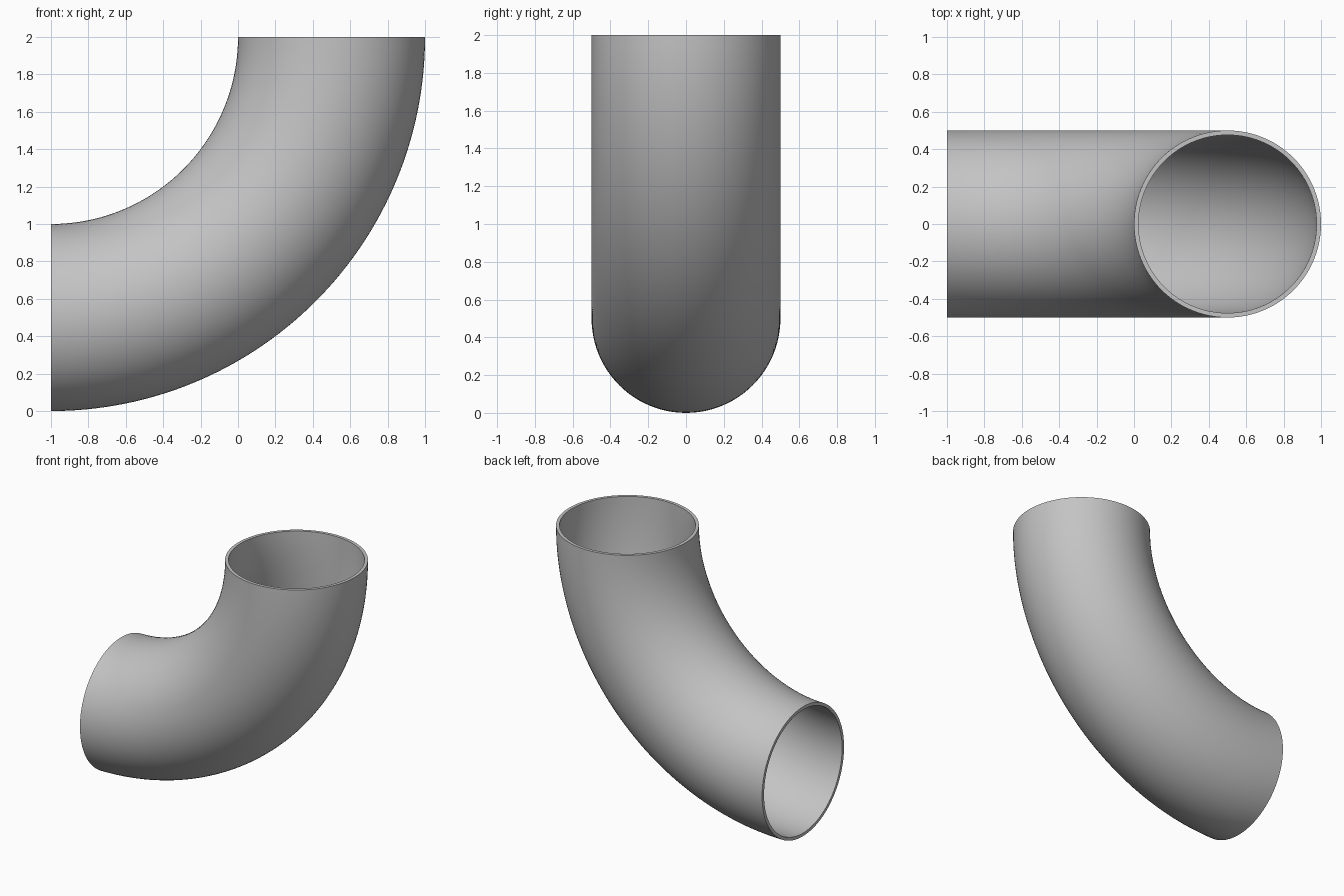
import bpy
import bmesh
import math
from mathutils import Vector, Matrix

cube = bpy.data.objects.get("Cube")
if cube:
    bpy.data.objects.remove(cube, do_unlink=True)

OUTER, INNER = 0.5, 0.476
SIDES, STEPS = 96, 64
CENTRE = Vector((-1, 0, 2))   # centre of the bend
END = Vector((0.5, 0, 2))     # centre of the upper opening

# Material
grey = bpy.data.materials.new("pipe grey")
grey.use_nodes = True
colour = (0.55, 0.55, 0.55, 1)
grey.diffuse_color = colour
grey.node_tree.nodes["Principled BSDF"].inputs["Base Color"].default_value = colour

# Ring-shaped cross-section swept a quarter turn around the bend
bm = bmesh.new()
for radius in (OUTER, INNER):
    bmesh.ops.create_circle(bm, segments=SIDES, radius=radius,
                            matrix=Matrix.Translation(END))
bmesh.ops.bridge_loops(bm, edges=bm.edges[:])
bmesh.ops.spin(bm, geom=bm.faces[:] + bm.edges[:] + bm.verts[:], cent=CENTRE,
               axis=(0, 1, 0), angle=math.pi / 2, steps=STEPS, use_duplicate=False)

# Drop any faces left inside the wall, keeping the two end rims
inside = []
for face in bm.faces:
    c = face.calc_center_median() - CENTRE
    tangent = Vector((c.z, 0, -c.x)).normalized()
    at_end = abs(c.x) < 1e-4 or abs(c.z) < 1e-4
    if abs(face.normal.dot(tangent)) > 0.9 and not at_end:
        inside.append(face)
bmesh.ops.delete(bm, geom=inside, context="FACES")
bmesh.ops.remove_doubles(bm, verts=bm.verts[:], dist=1e-5)
bmesh.ops.recalc_face_normals(bm, faces=bm.faces[:])

mesh = bpy.data.meshes.new("elbow_pipe")
bm.to_mesh(mesh)
bm.free()
mesh.materials.append(grey)
pipe = bpy.data.objects.new("elbow_pipe", mesh)
bpy.context.collection.objects.link(pipe)

# Smooth walls with crisp rims
bpy.ops.object.select_all(action="DESELECT")
pipe.select_set(True)
bpy.context.view_layer.objects.active = pipe
bpy.ops.object.shade_smooth_by_angle(angle=math.radians(40))
